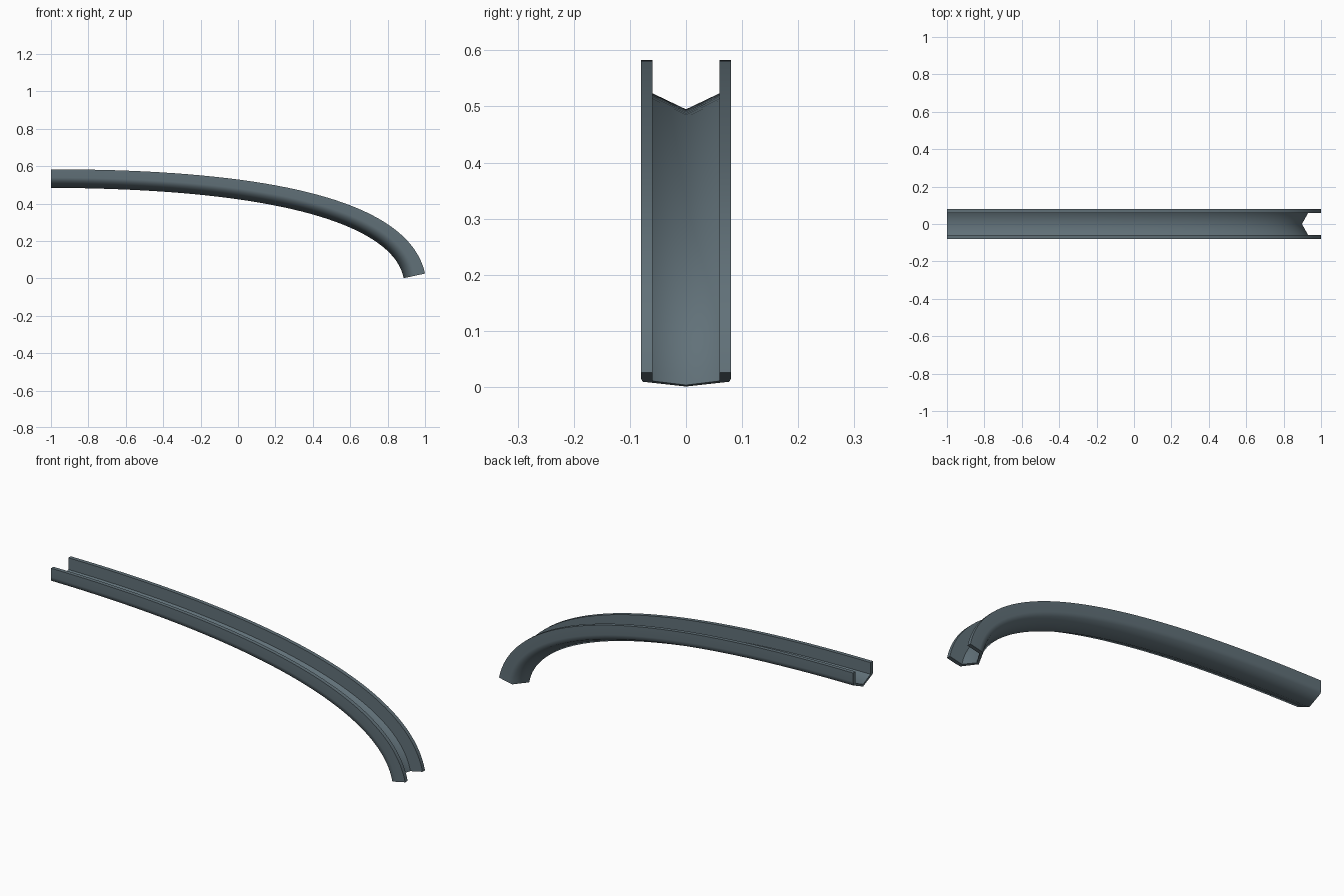
import bpy, bmesh, math
from mathutils import Vector

if "Cube" in bpy.data.objects:
    bpy.data.objects.remove(bpy.data.objects["Cube"])

# Path of the upper rim in the xz plane (cubic curve)
P = [Vector(p) for p in ((-1, 0.583), (0.2, 0.583), (0.917, 0.41), (1.0, 0.0255))]
STEPS = 40

# Half cross-section: (y, height as share of depth), bottom centre round to floor centre
half = [(0.0775, 0.035), (0.08, 0.055), (0.08, 0.1), (0.06, 0.1), (0.06, 0.04)]
profile = [(0, 0)] + half + [(0, 0.011)] + [(-y, h) for y, h in reversed(half)]


def path(t):
    u = 1 - t
    pos = P[0]*u**3 + P[1]*3*u*u*t + P[2]*3*u*t*t + P[3]*t**3
    tan = ((P[1]-P[0])*u*u + (P[2]-P[1])*2*u*t + (P[3]-P[2])*t*t).normalized()
    return pos, Vector((-tan.y, tan.x))


# Sweep the channel section along the path
bm = bmesh.new()
rings = []
for i in range(STEPS + 1):
    t = i / STEPS
    pos, nor = path(t)
    depth = 0.099 + 0.018 * t
    ring = []
    for y, h in profile:
        q = pos - nor * depth * (1 - h / 0.1)
        ring.append(bm.verts.new((q.x, y, q.y)))
    rings.append(ring)
n = len(profile)
for a, b in zip(rings, rings[1:]):
    for k in range(n):
        j = (k + 1) % n
        bm.faces.new((a[k], a[j], b[j], b[k]))

# End caps, split in planar quads on each side of the middle
for ring in (rings[0], rings[-1]):
    for side in (1, -1):
        v = [ring[(side * k) % n] for k in range(7)]
        bm.faces.new((v[0], v[1], v[5], v[6]))
        bm.faces.new((v[1], v[2], v[3], v[4], v[5]))
bmesh.ops.recalc_face_normals(bm, faces=bm.faces)

mesh = bpy.data.meshes.new("curved_channel")
bm.to_mesh(mesh)
bm.free()
obj = bpy.data.objects.new("curved_channel", mesh)
bpy.context.collection.objects.link(obj)

# Slate grey colour
mat = bpy.data.materials.new("slate_grey")
mat.diffuse_color = (0.12, 0.165, 0.19, 1)
mat.use_nodes = True
mat.node_tree.nodes["Principled BSDF"].inputs["Base Color"].default_value = mat.diffuse_color
mesh.materials.append(mat)

# Smooth shading with sharp rims
bpy.context.view_layer.objects.active = obj
obj.select_set(True)
bpy.ops.object.shade_smooth_by_angle(angle=math.radians(60))
